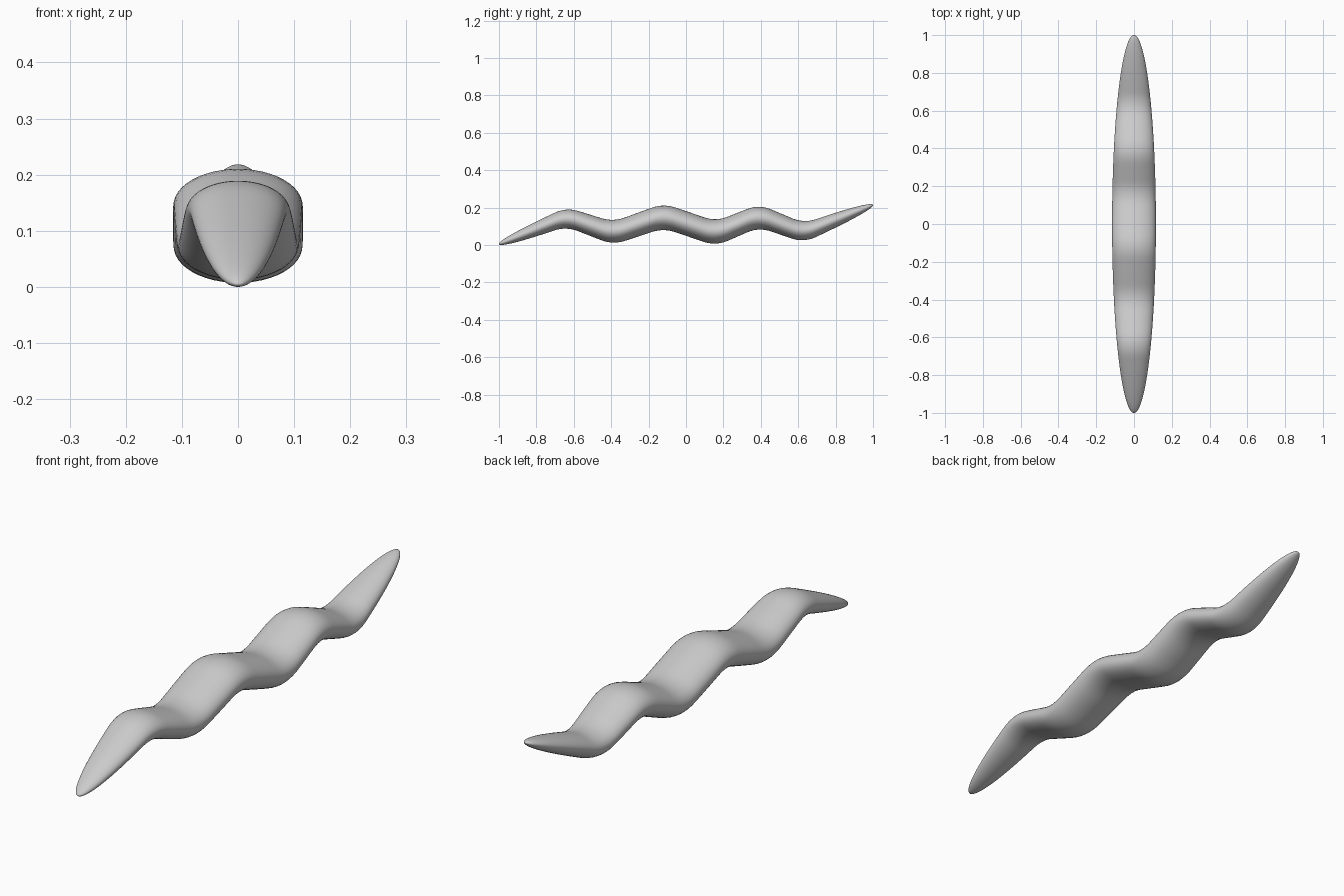
import bpy, bmesh, math
from mathutils import Matrix

if "Cube" in bpy.data.objects:
    bpy.data.objects.remove(bpy.data.objects["Cube"])

# Centre line of the wavy body: (y, z) bends
BENDS = [(-1.15, -0.053), (-0.64, 0.152), (-0.39, 0.064), (-0.12, 0.158),
         (0.16, 0.062), (0.39, 0.158), (0.63, 0.066), (1.15, 0.275)]


def line(y):
    for (y0, z0), (y1, z1) in zip(BENDS, BENDS[1:]):
        if y <= y1:
            return z0 + (z1 - z0) * (y - y0) / (y1 - y0)
    return BENDS[-1][1]


def centre(y, width=0.13, n=24):
    # Averaging over a short window rounds the bends
    return sum(line(y + width * ((i + 0.5) / n - 0.5)) for i in range(n)) / n


# Long ellipsoid with its poles along y, bent along the centre line
bm = bmesh.new()
bmesh.ops.create_uvsphere(bm, u_segments=48, v_segments=144, radius=1,
                          matrix=Matrix.Rotation(math.pi / 2, 4, 'X'))
for v in bm.verts:
    v.co.x *= 0.116
    v.co.z = v.co.z * 0.066 + centre(v.co.y)

# Rest it on the ground
low = min(v.co.z for v in bm.verts)
for v in bm.verts:
    v.co.z -= low
for f in bm.faces:
    f.smooth = True

mesh = bpy.data.meshes.new("wavy_body")
bm.to_mesh(mesh)
bm.free()
body = bpy.data.objects.new("wavy_body", mesh)
bpy.context.collection.objects.link(body)
